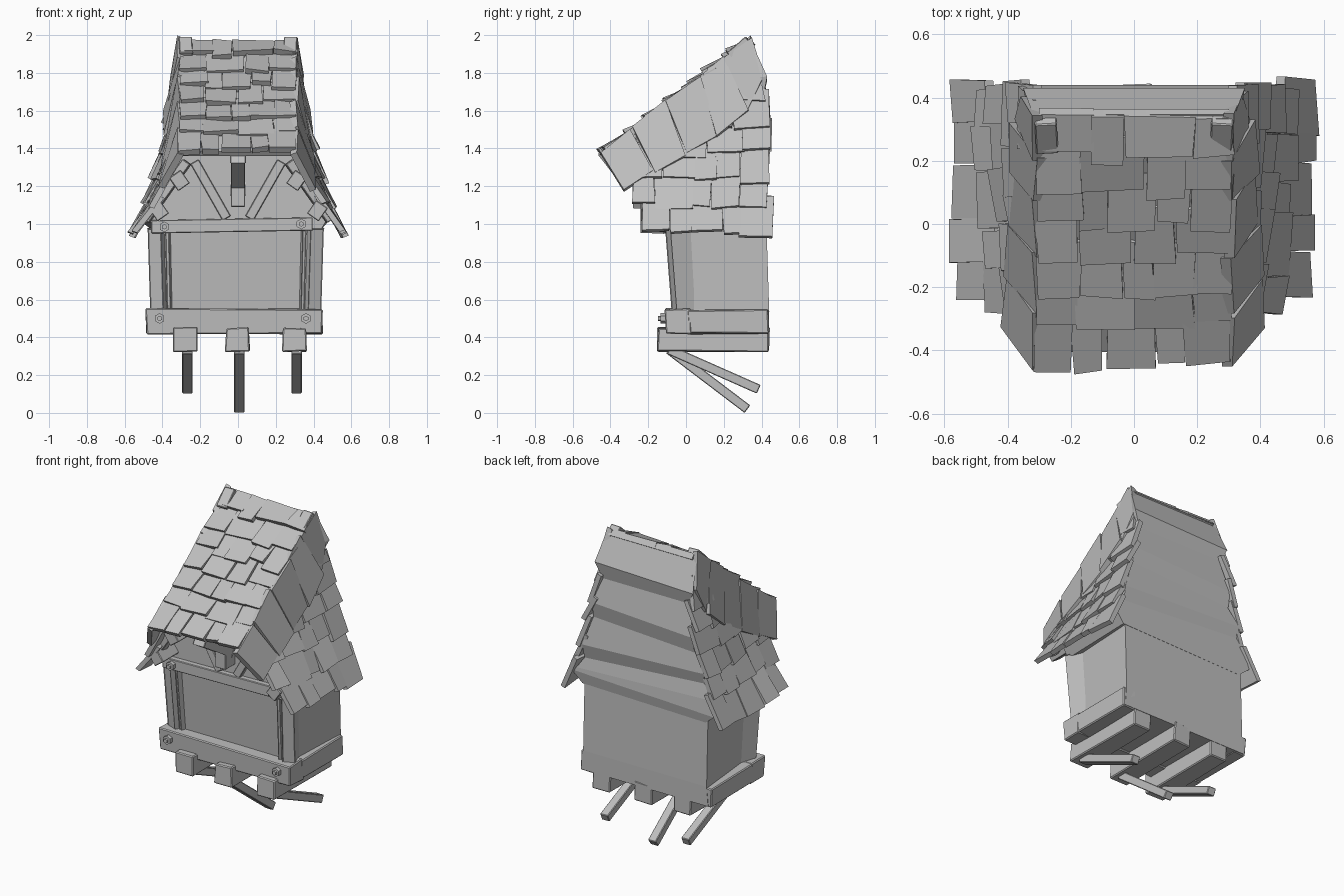
import bpy, bmesh, math, random
from mathutils import Vector, Matrix

random.seed(11)
cube = bpy.data.objects.get("Cube")
if cube:
    bpy.data.objects.remove(cube, do_unlink=True)

grey = bpy.data.materials.new("plain grey")
grey.use_nodes = True
colour = (0.52, 0.52, 0.52, 1)
grey.diffuse_color = colour
grey.node_tree.nodes["Principled BSDF"].inputs["Base Color"].default_value = colour


def finish(name, bm):
    bmesh.ops.recalc_face_normals(bm, faces=bm.faces)
    mesh = bpy.data.meshes.new(name)
    bm.to_mesh(mesh)
    bm.free()
    mesh.materials.append(grey)
    obj = bpy.data.objects.new(name, mesh)
    bpy.context.collection.objects.link(obj)
    return obj


def jitter(amount):
    return Vector([random.uniform(-amount, amount) for _ in range(3)])


def loft(bm, rings):
    """Skin a stack of equal rings and cap both ends."""
    loops = [[bm.verts.new(p) for p in ring] for ring in rings]
    n = len(loops[0])
    for low, high in zip(loops, loops[1:]):
        for i in range(n):
            j = (i + 1) % n
            bm.faces.new((low[i], low[j], high[j], high[i]))
    bm.faces.new(loops[0][::-1])
    bm.faces.new(loops[-1])


def box(name, x, y, z, rough=0.005):
    """Slightly uneven, chamfered timber from x, y, z ranges."""
    bm = bmesh.new()
    rings = [[Vector((a, b, c)) + jitter(rough) for a, b in
              ((x[0], y[0]), (x[1], y[0]), (x[1], y[1]), (x[0], y[1]))] for c in z]
    loft(bm, rings)
    bmesh.ops.bevel(bm, geom=bm.edges[:], offset=0.006, segments=1, affect='EDGES')
    return finish(name, bm)


def bar(name, p, q, width, depth):
    """Square timber running from p to q."""
    p, q = Vector(p), Vector(q)
    bm = bmesh.new()
    bmesh.ops.create_cube(bm, size=1)
    turn = (q - p).to_track_quat('Y', 'Z').to_matrix().to_4x4()
    size = Matrix.Diagonal((width, (q - p).length, depth, 1))
    bm.transform(Matrix.Translation((p + q) / 2) @ turn @ size)
    bmesh.ops.bevel(bm, geom=bm.edges[:], offset=0.004, segments=1, affect='EDGES')
    return finish(name, bm)


def tile(bm, corners, normal, thick, rough=0.01):
    top = [Vector(c) + jitter(rough) for c in corners]
    loft(bm, [[p - normal * thick for p in top], top])


def split(a, b, count):
    """Uneven cuts from a to b."""
    step = (b - a) / count
    mid = [a + step * (i + random.uniform(-0.25, 0.25)) for i in range(1, count)]
    return [a] + mid + [b]


# Roof shape: front slope height and side flare
def slope_z(y):
    return min(1.975, 1.975 + 0.775 * (y - 0.34))


def flare_x(y, z):
    top = slope_z(y)
    t = max(0, min(1, (top - z) / (top - 0.95)))
    return 0.32 + 0.24 * t ** 1.7


# House body, spreading to the sill at the back
bm = bmesh.new()
loft(bm, [[(-w - 0.01, f, z), (w - 0.01, f, z), (v - 0.015, b, z), (-v - 0.015, b, z)]
          for z, w, v, f, b in ((0.425, 0.41, 0.45, -0.03, 0.44), (0.55, 0.41, 0.44, -0.035, 0.44),
                                (1.02, 0.42, 0.44, -0.07, 0.425))])
finish("house_body", bm)

for side, word in ((-1, "right"), (1, "left")):
    x = side * 0.4 - 0.012
    bar("front_post_" + word, (x - side * 0.007, 0.0, 0.53), (x + side * 0.007, -0.035, 0.98), 0.075, 0.125)
    bar("inner_trim_" + word, (x - side * 0.05, -0.045, 0.54), (x - side * 0.04, -0.08, 0.98), 0.02, 0.025)
    edge = side * 0.466 - 0.02
    box("side_sill_" + word, sorted((edge - side * 0.09, edge)), (0.01, 0.438), (0.42, 0.545))
box("front_sill", (-0.487, 0.447), (-0.11, 0.03), (0.42, 0.55))
bar("front_lintel", (-0.46, -0.085, 0.985), (0.395, -0.085, 1.0), 0.06, 0.07)

# Hexagonal bolts on sill and lintel
for i, (x, y, z) in enumerate(((-0.415, -0.12, 0.5), (0.36, -0.12, 0.5),
                               (-0.39, -0.125, 0.985), (0.335, -0.125, 1.0))):
    bm = bmesh.new()
    for radius, depth in ((0.028, 0.03), (0.014, 0.055)):
        bmesh.ops.create_cone(bm, cap_ends=True, segments=6, radius1=radius, radius2=radius, depth=depth,
                              matrix=Matrix.Translation((x, y, z)) @ Matrix.Rotation(math.pi / 2, 4, 'X'))
    finish("bolt_%d" % i, bm)

# Floor joists and the braces below them
for word, x, y, z in (("right", -0.278, 0.385, 0.125), ("middle", -0.003, 0.325, 0.02), ("left", 0.3, 0.385, 0.125)):
    box("joist_" + word, (x - 0.063, x + 0.063), (-0.15, 0.44), (0.325, 0.45))
    bar("brace_" + word, (x + 0.01, -0.09, 0.335), (x + 0.01, y, z), 0.055, 0.05)

# Attic core with pleated back boards, uneven from side to side
bm = bmesh.new()
rings = []
for z, back, inset, tilt in ((0.965, 0.428, 0.115, 0.01), (1.03, 0.44, 0.02, 0.02), (1.09, 0.435, 0.03, -0.02),
                             (1.17, 0.42, 0.05, -0.03), (1.25, 0.44, 0.02, -0.02), (1.4, 0.42, 0.045, 0.02),
                             (1.5, 0.44, 0.02, 0.02), (1.68, 0.41, 0.045, 0.0), (1.77, 0.43, -0.015, 0.01),
                             (1.955, 0.35, 0.0, 0.0)):
    front = max(-0.08, 0.34 + (z - 1.955) / 0.775)
    a, b = flare_x(front, z) - max(0.04, inset), flare_x(back, z) - inset
    rings.append([(-a, front, z), (a, front, z), (b, back, z + tilt), (-b, back, z - tilt)])
loft(bm, rings)
finish("attic_core", bm)

# Gable timbers under the eave
bar("gable_post", (0, -0.13, 1.09), (0, -0.13, 1.21), 0.075, 0.1)
bar("eave_bracket", (0, -0.1, 1.19), (0, -0.38, 1.36), 0.075, 0.08)
for side, word in ((-1, "right"), (1, "left")):
    bar("gable_brace_" + word, (side * 0.06, -0.09, 1.03), (side * 0.23, -0.09, 1.33), 0.04, 0.05)
    bar("rafter_" + word, (side * 0.27, -0.2, 1.33), (side * 0.49, -0.16, 1.02), 0.05, 0.05)
    for i, (x, z) in enumerate(((0.42, 1.07), (0.31, 1.23))):
        end = bar("purlin_%s_%d" % (word, i), (0, -0.12, 0), (0, 0.12, 0), 0.075, 0.085)
        end.location = (side * x, -0.12, z)
        end.rotation_euler.y = side * math.radians(35)

# Front roof slope: deck and staggered shingles
along = Vector((0, 0.79, 0.612)).normalized()
normal = Vector((0, -along.z, along.y))
eave = Vector((0, -0.435, slope_z(-0.435)))


def on_slope(x, s, lift):
    return eave + Vector((x, 0, 0)) + along * s + normal * lift


bm = bmesh.new()
tile(bm, [on_slope(x, s, -0.01) for x, s in ((-0.3, 0.03), (0.3, 0.03), (0.3, 0.98), (-0.3, 0.98))], normal, 0.03, 0)
finish("roof_deck", bm)

bm = bmesh.new()
for row in range(7):
    cuts = split(-0.31, 0.31, random.choice((4, 4, 5)))
    for x0, x1 in zip(cuts, cuts[1:]):
        low = row * 0.138 + random.uniform(-0.015, 0.035)
        high = min(row * 0.138 + 0.2, 0.98)
        lift = random.uniform(0.02, 0.04)
        tile(bm, [on_slope(x0, low, lift), on_slope(x1, low, lift),
                  on_slope(x1, high, 0), on_slope(x0, high, 0)], normal, 0.035)
finish("front_shingles", bm)

# Side shingles and the boards along the gable edge
rows = ((0.95, -0.235, 0.46), (1.09, -0.28, 0.43), (1.23, -0.26, 0.445),
        (1.37, -0.06, 0.45), (1.51, 0.1, 0.45), (1.65, 0.24, 0.43))
edge_y = (-0.455, -0.29, -0.1, 0.07, 0.2, 0.345)
edge_low = ((-0.33, 1.19), (-0.17, 1.28), (0.0, 1.37), (0.17, 1.47), (0.33, 1.61), (0.41, 1.78))
for side, word in ((-1, "right"), (1, "left")):
    out = Vector((side * 0.9, 0, 0.35)).normalized()

    def skin(y, z, lift):
        return side * (flare_x(y, z) + lift), y, z

    bm = bmesh.new()
    for z, start, end in rows:
        cuts = split(start, end, max(1, round((end - start) / 0.15)))
        top = z + 0.2
        limit = 0.41 - 0.33 * (top - 1.78)
        for y0, y1 in zip(cuts, cuts[1:]):
            low = z + random.uniform(-0.012, 0.035)
            lift = random.uniform(0.008, 0.025)
            tile(bm, [skin(y0, low, lift), skin(y1, low, lift),
                      skin(min(y1, limit), top, -0.015), skin(y0, top, -0.015)], out, 0.03)
    finish("side_shingles_" + word, bm)

    bm = bmesh.new()
    for i in range(5):
        y0, y1 = edge_y[i:i + 2]
        lift = 0.015 + 0.012 * (i % 2)
        tile(bm, [skin(*edge_low[i], lift), skin(*edge_low[i + 1], lift),
                  skin(y1, slope_z(y1) + 0.022, -0.005), skin(y0, slope_z(y0) + 0.022, -0.005)], out, 0.035)
    finish("edge_boards_" + word, bm)
    # Raised tips at the ridge ends
    bar("ridge_tip_" + word, (side * 0.275, 0.24, 1.885), (side * 0.28, 0.335, 1.97), 0.07, 0.06)
